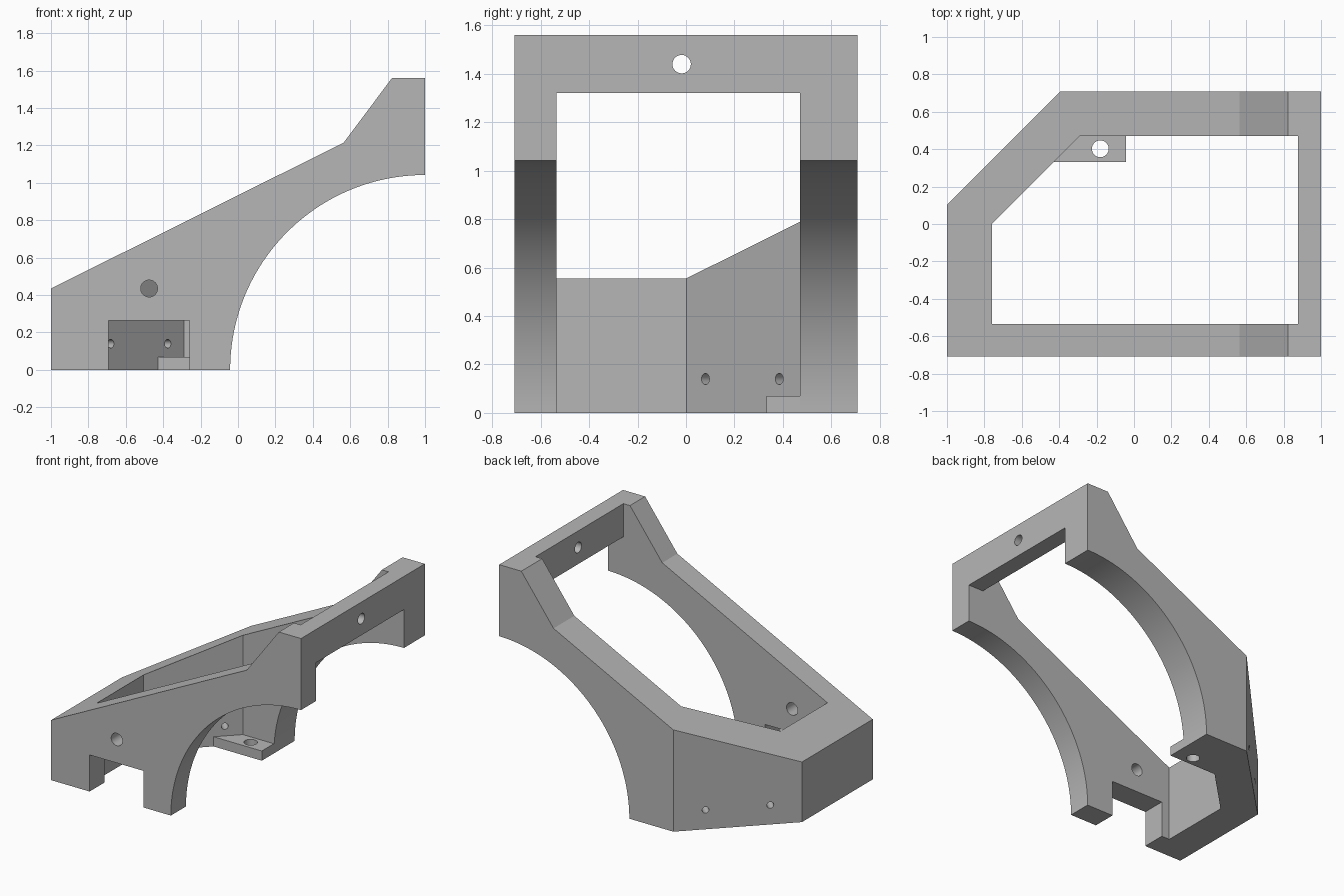
import bpy
import bmesh
from math import cos, sin, pi, radians
from mathutils import Vector

cube = bpy.data.objects.get("Cube")
if cube:
    bpy.data.objects.remove(cube, do_unlink=True)

gray = bpy.data.materials.new("plain gray")
gray.use_nodes = True
gray.diffuse_color = (0.47, 0.47, 0.47, 1)
gray.node_tree.nodes["Principled BSDF"].inputs["Base Color"].default_value = gray.diffuse_color


def make(name, bm):
    bmesh.ops.recalc_face_normals(bm, faces=bm.faces)
    mesh = bpy.data.meshes.new(name)
    bm.to_mesh(mesh)
    bm.free()
    mesh.materials.append(gray)
    obj = bpy.data.objects.new(name, mesh)
    bpy.context.collection.objects.link(obj)
    return obj


def prism(name, points, start, push):
    """Extrude a closed outline; start maps each 2D point into space."""
    bm = bmesh.new()
    face = bm.faces.new([bm.verts.new(start(a, b)) for a, b in points])
    moved = bmesh.ops.extrude_face_region(bm, geom=[face])["geom"]
    verts = [v for v in moved if isinstance(v, bmesh.types.BMVert)]
    bmesh.ops.translate(bm, verts=verts, vec=push)
    return make(name, bm)


def plan(name, points, low, high):
    return prism(name, points, lambda x, y: (x, y, low), (0, 0, high - low))


def box(name, x, y, z):
    return plan(name, [(x[0], y[0]), (x[1], y[0]), (x[1], y[1]), (x[0], y[1])], *z)


def rod(name, centre, axis, radius, length):
    bm = bmesh.new()
    bmesh.ops.create_cone(bm, cap_ends=True, segments=32, radius1=radius,
                          radius2=radius, depth=length)
    obj = make(name, bm)
    turn = Vector((0, 0, 1)).rotation_difference(Vector(axis)).to_matrix().to_4x4()
    turn.translation = centre
    obj.data.transform(turn)
    return obj


def combine(target, tool, operation):
    """Apply a boolean and discard the tool object."""
    tool.hide_render = True
    mod = target.modifiers.new(operation, "BOOLEAN")
    mod.operation = operation
    mod.solver = "EXACT"
    mod.object = tool
    bpy.context.view_layer.objects.active = target
    bpy.ops.object.modifier_apply(modifier=mod.name)
    bpy.data.objects.remove(tool, do_unlink=True)


# Side profile with the wheel-like arch, extruded across the depth
R = 1.042
arch = [(1 + R * cos(pi - i * pi / 128), R * sin(pi - i * pi / 128)) for i in range(65)]
side = [(-1, 0)] + arch + [(1, 1.56), (0.823, 1.56), (0.565, 1.215), (-1, 0.435)]
frame = prism("bracket_frame", side, lambda x, z: (x, -0.708, z), (0, 1.416, 0))

# Slanted rear corner
combine(frame, plan("corner_cutter", [(-1.2, -0.098), (-0.19, 0.912), (-1.2, 0.912)],
                    -0.2, 2), "DIFFERENCE")

# Central opening and the gap below the crossbar
opening = [(-0.758, -0.535), (0.876, -0.535), (0.876, 0.47), (-0.29, 0.47), (-0.758, 0.002)]
combine(frame, plan("opening_cutter", opening, -0.2, 2), "DIFFERENCE")
combine(frame, box("gap_cutter", (0.8, 1.2), (-0.535, 0.47), (0.5, 1.32)), "DIFFERENCE")

# Notch in the front wall
combine(frame, box("notch_cutter", (-0.693, -0.26), (-0.9, -0.45), (-0.2, 0.265)), "DIFFERENCE")

# Small mounting shelf in the back corner
shelf = [(-0.43, 0.332), (-0.042, 0.332), (-0.042, 0.52), (-0.29, 0.52), (-0.45, 0.36)]
combine(frame, plan("mounting_shelf", shelf, 0, 0.07), "UNION")

# Screw and cable holes: centre, axis, radius, length
holes = [
    ((-0.475, -0.62, 0.435), (0, 1, 0), 0.045, 0.4),
    ((0.94, -0.018, 1.44), (1, 0, 0), 0.038, 0.4),
    ((-0.18, 0.402, 0.03), (0, 0, 1), 0.045, 0.3),
    ((-0.76, 0.16, 0.14), (-1, 1, 0), 0.023, 0.6),
    ((-0.455, 0.465, 0.14), (-1, 1, 0), 0.023, 0.6),
]
for hole in holes:
    combine(frame, rod("hole_cutter", *hole), "DIFFERENCE")

# Smooth arch and holes, crisp edges elsewhere
bpy.ops.object.select_all(action="DESELECT")
frame.select_set(True)
bpy.context.view_layer.objects.active = frame
bpy.ops.object.shade_smooth_by_angle(angle=radians(15))
